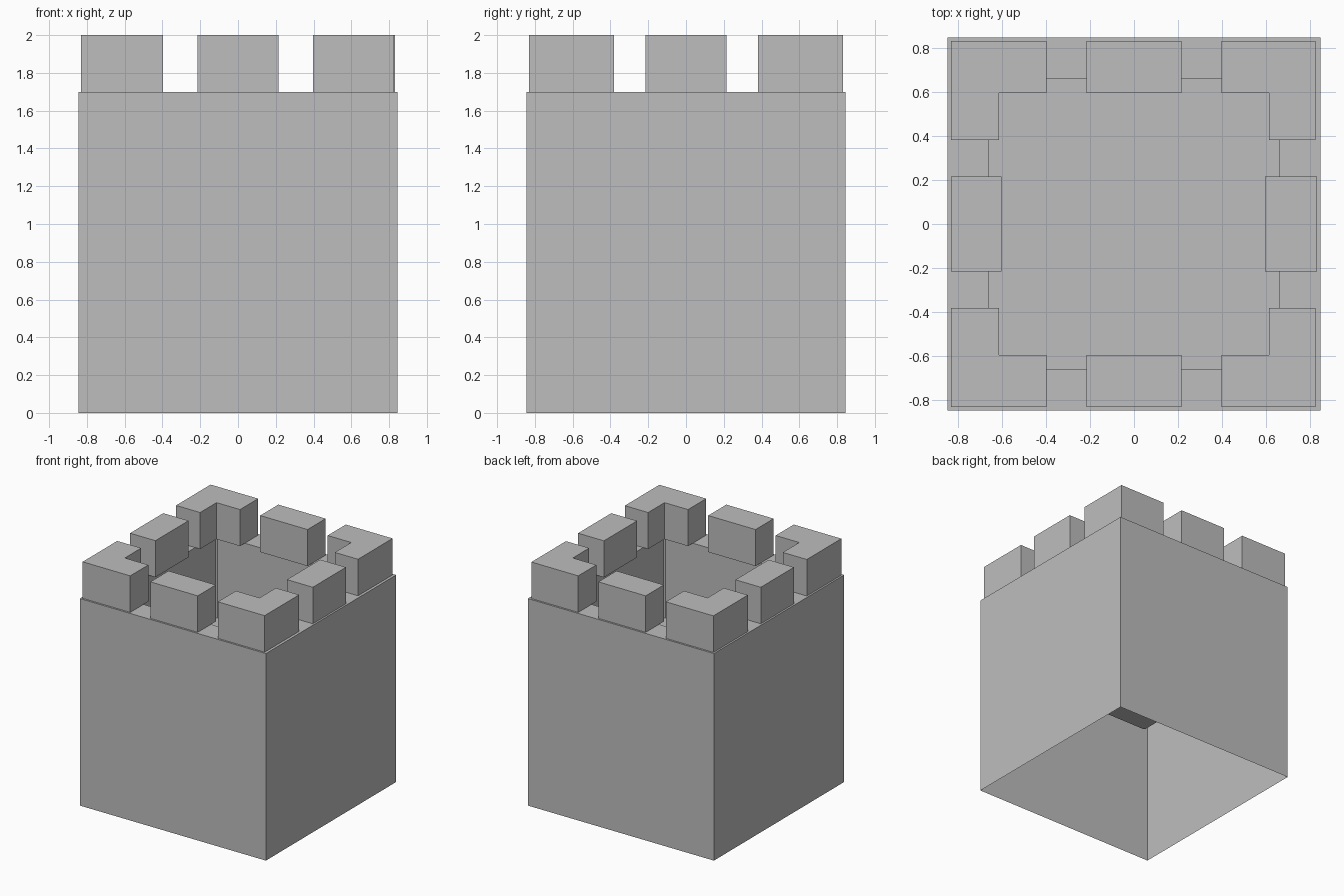
import bpy
import bmesh

cube = bpy.data.objects.get("Cube")
if cube:
    bpy.data.objects.remove(cube, do_unlink=True)

# Stone colour
stone = bpy.data.materials.new("stone grey")
stone.use_nodes = True
grey = (0.515, 0.515, 0.515, 1.0)
stone.diffuse_color = grey
stone.node_tree.nodes["Principled BSDF"].inputs["Base Color"].default_value = grey

HALF, WALL_TOP, TOP = 0.845, 1.7, 2.0
PIT_HALF, PIT_FLOOR = 0.58, 1.02


def add_object(name, bm):
    mesh = bpy.data.meshes.new(name)
    bm.normal_update()
    bm.to_mesh(mesh)
    bm.free()
    mesh.materials.append(stone)
    obj = bpy.data.objects.new(name, mesh)
    bpy.context.collection.objects.link(obj)
    return obj


def raise_outline(bm, points, z0, z1):
    """Extrude an outline upward; the underside stays open. Returns the cap."""
    low = [bm.verts.new((x, y, z0)) for x, y in points]
    high = [bm.verts.new((x, y, z1)) for x, y in points]
    for i in range(len(points)):
        j = (i + 1) % len(points)
        bm.faces.new((low[i], low[j], high[j], high[i]))
    return bm.faces.new(high)


def rectangle(x0, x1, y0, y1):
    return [(x0, y0), (x1, y0), (x1, y1), (x0, y1)]


# Tower body: thin outer walls open below, with a sunken pit in the top
bm = bmesh.new()
cap = raise_outline(bm, rectangle(-HALF, HALF, -HALF, HALF), 0, WALL_TOP)
bm.normal_update()
bmesh.ops.inset_region(bm, faces=[cap], thickness=HALF - PIT_HALF)
pit = bmesh.ops.extrude_face_region(bm, geom=[cap])
floor_verts = [g for g in pit["geom"] if isinstance(g, bmesh.types.BMVert)]
for v in floor_verts:
    v.co.z = PIT_FLOOR
if cap.is_valid:
    bmesh.ops.delete(bm, geom=[cap], context="FACES_ONLY")
# Slightly clipped pit corners
corners = [e for e in bm.edges
           if abs(e.verts[0].co.z - e.verts[1].co.z) > 0.1
           and all(abs(v.co.x) < 0.7 for v in e.verts)]
bmesh.ops.bevel(bm, geom=corners, offset=0.01, segments=1, affect="EDGES")
add_object("tower_body", bm)

# Middle merlons, one on each side
sides = {
    "front": (-0.215, 0.215, -0.83, -0.595),
    "back": (-0.215, 0.215, 0.595, 0.83),
    "right": (-0.83, -0.6, -0.215, 0.215),
    "left": (0.595, 0.83, -0.215, 0.215),
}
for side, box in sides.items():
    bm = bmesh.new()
    raise_outline(bm, rectangle(*box), WALL_TOP, TOP)
    add_object(side + "_merlon", bm)

# L-shaped corner merlons
for side, sx, outer in (("right", -1, 0.83), ("left", 1, 0.823)):
    for end, sy in (("front", -1), ("back", 1)):
        outline = [(outer, 0.83), (0.398, 0.83), (0.398, 0.595),
                   (0.612, 0.595), (0.612, 0.382), (outer, 0.382)]
        points = [(sx * x, sy * y) for x, y in outline]
        if sx * sy < 0:
            points.reverse()
        bm = bmesh.new()
        raise_outline(bm, points, WALL_TOP, TOP)
        add_object(end + "_" + side + "_corner_merlon", bm)
